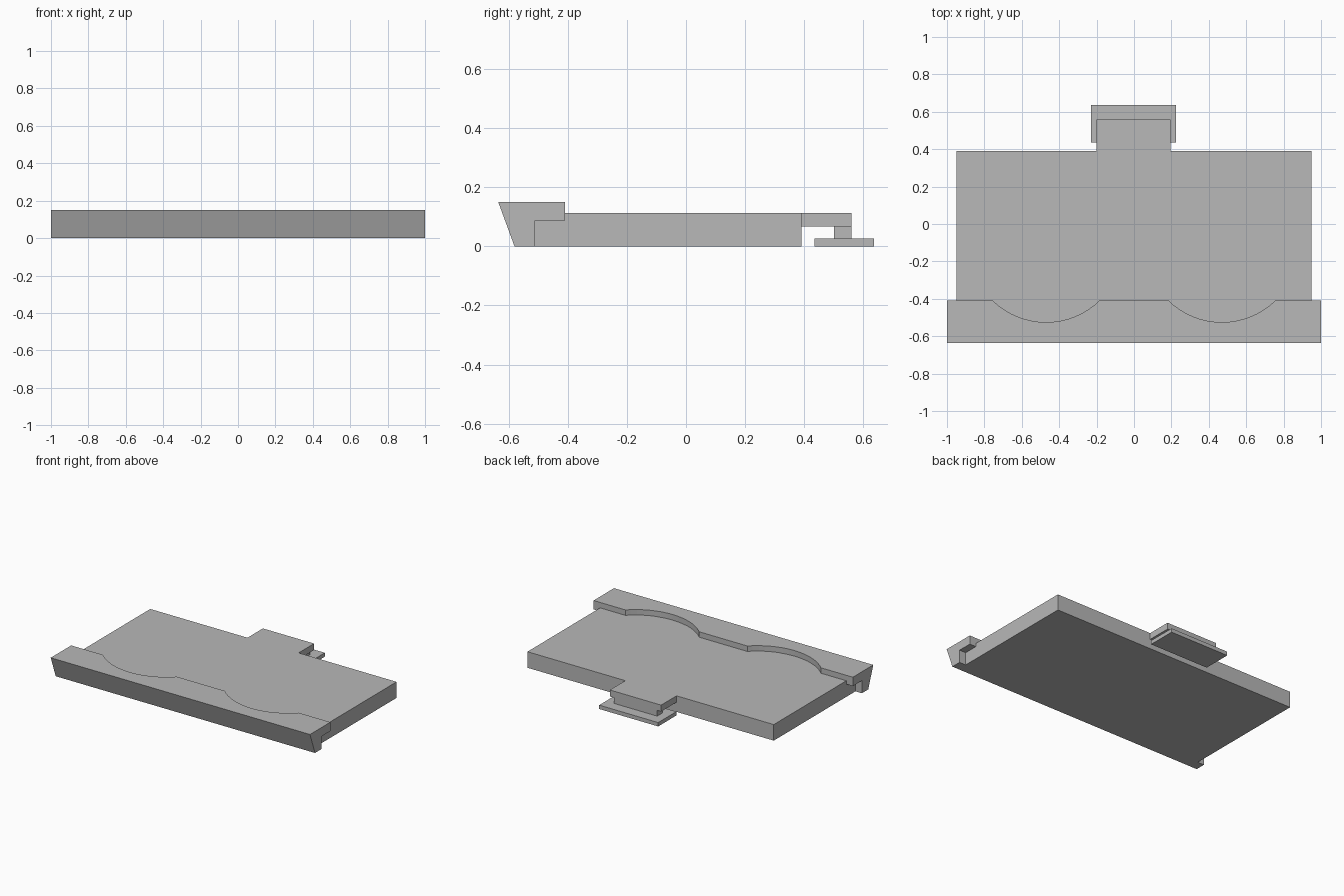
import bpy
import bmesh
from mathutils import Vector

cube = bpy.data.objects.get("Cube")
if cube:
    bpy.data.objects.remove(cube, do_unlink=True)

grey = bpy.data.materials.new("plain grey")
grey.use_nodes = True
grey.diffuse_color = (0.48, 0.48, 0.48, 1)
grey.node_tree.nodes["Principled BSDF"].inputs["Base Color"].default_value = grey.diffuse_color


def finish(bm, name):
    bmesh.ops.recalc_face_normals(bm, faces=bm.faces)
    mesh = bpy.data.meshes.new(name)
    bm.to_mesh(mesh)
    bm.free()
    mesh.materials.append(grey)
    obj = bpy.data.objects.new(name, mesh)
    bpy.context.collection.objects.link(obj)
    return obj


def extrude_x(name, profile, x0, x1):
    """Extrude a (y, z) profile from x0 to x1."""
    bm = bmesh.new()
    face = bm.faces.new([bm.verts.new((x0, y, z)) for y, z in profile])
    new = bmesh.ops.extrude_face_region(bm, geom=[face])["geom"]
    verts = [v for v in new if isinstance(v, bmesh.types.BMVert)]
    bmesh.ops.translate(bm, verts=verts, vec=Vector((x1 - x0, 0, 0)))
    return finish(bm, name)


def block(name, x0, x1, y0, y1, z0, z1):
    return extrude_x(name, [(y0, z0), (y1, z0), (y1, z1), (y0, z1)], x0, x1)


# Flat main slab
block("main_slab", -0.95, 0.95, -0.51, 0.39, 0, 0.112)

# Front rail with sloped face and overhanging ledge
rail = extrude_x("front_rail", [(-0.58, 0), (-0.51, 0), (-0.51, 0.088), (-0.41, 0.088),
                                (-0.41, 0.15), (-0.635, 0.15)], -1, 1)

# Two curved recesses in the back edge of the rail
for side in (-1, 1):
    bpy.ops.mesh.primitive_cylinder_add(vertices=64, radius=0.41, depth=0.2,
                                        location=(side * 0.47, -0.115, 0.211))
    cutter = bpy.context.object
    cutter.name = "recess_cutter"
    cutter.hide_render = True
    cutter.data.materials.append(grey)
    cut = rail.modifiers.new("recess", 'BOOLEAN')
    cut.operation = 'DIFFERENCE'
    cut.solver = 'EXACT'
    cut.object = cutter
    bpy.ops.object.select_all(action='DESELECT')
    bpy.context.view_layer.objects.active = rail
    rail.select_set(True)
    bpy.ops.object.modifier_apply(modifier=cut.name)
    bpy.data.objects.remove(cutter, do_unlink=True)

# Rear tab, its short stem and the wider foot plate
block("rear_tab", -0.2, 0.195, 0.38, 0.56, 0.067, 0.112)
block("tab_stem", -0.17, 0.165, 0.5, 0.56, 0.02, 0.07)
block("foot_plate", -0.23, 0.225, 0.435, 0.635, 0, 0.027)
